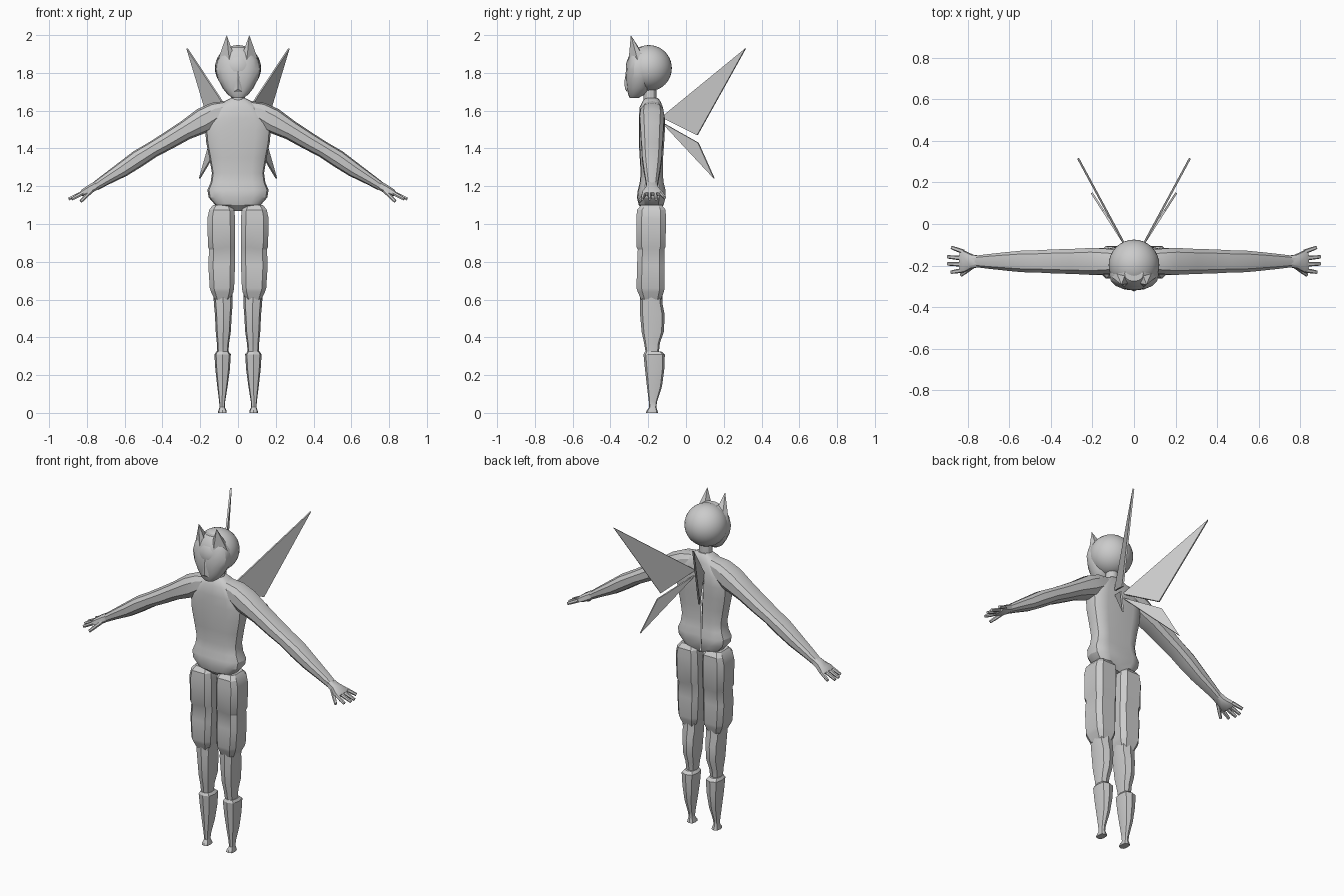
import bpy, bmesh, math
from mathutils import Vector

if "Cube" in bpy.data.objects:
    bpy.data.objects.remove(bpy.data.objects["Cube"], do_unlink=True)

grey = bpy.data.materials.new("plain grey")
grey.use_nodes = True
COLOR = (0.6, 0.6, 0.6, 1)
grey.diffuse_color = COLOR
grey.node_tree.nodes["Principled BSDF"].inputs["Base Color"].default_value = COLOR
MID_Y = -0.18


def finish(name, bm, mirror=False, angle=30):
    bmesh.ops.recalc_face_normals(bm, faces=bm.faces)
    mesh = bpy.data.meshes.new(name)
    bm.to_mesh(mesh)
    bm.free()
    mesh.materials.append(grey)
    obj = bpy.data.objects.new(name, mesh)
    bpy.context.collection.objects.link(obj)
    bpy.ops.object.select_all(action='DESELECT')
    obj.select_set(True)
    bpy.context.view_layer.objects.active = obj
    if angle:
        bpy.ops.object.shade_smooth_by_angle(angle=math.radians(angle))
    if mirror:
        mod = obj.modifiers.new("mirror", 'MIRROR')
        mod.use_mirror_merge = False
    return obj


def power(v, e):
    return math.copysign(abs(v) ** (2 / e), v) if abs(v) > 1e-6 else 0


def loft(bm, rings, sides=12, e=2.5, turn=0):
    """Skin rings given as (centre, half axis a, half axis b)."""
    loops = []
    for c, a, b in rings:
        loop = []
        for k in range(sides):
            t = 2 * math.pi * (k + turn) / sides
            loop.append(bm.verts.new(Vector(c) + Vector(a) * power(math.cos(t), e)
                                     + Vector(b) * power(math.sin(t), e)))
        loops.append(loop)
    for lo, hi in zip(loops, loops[1:]):
        for k in range(sides):
            j = (k + 1) % sides
            bm.faces.new((lo[k], lo[j], hi[j], hi[k]))
    bm.faces.new(loops[0])
    bm.faces.new(loops[-1])


def upright(rows):
    """Rows of (z, x min, x max, y front, y back) become level rings."""
    return [(((x0 + x1) / 2, (y0 + y1) / 2, z), ((x1 - x0) / 2, 0, 0), (0, (y1 - y0) / 2, 0))
            for z, x0, x1, y0, y1 in rows]


def hull(bm, points):
    verts = [bm.verts.new(p) for p in points]
    bmesh.ops.convex_hull(bm, input=verts)


# Torso with a groove down the spine
bm = bmesh.new()
rows = [(1.07, .04, -.22, -.14), (1.10, .12, -.25, -.115), (1.14, .155, -.26, -.105),
        (1.18, .162, -.255, -.105), (1.22, .145, -.245, -.115), (1.27, .138, -.24, -.12),
        (1.35, .152, -.245, -.118), (1.43, .168, -.25, -.112), (1.50, .174, -.25, -.108),
        (1.56, .165, -.25, -.108), (1.62, .11, -.245, -.12), (1.65, .07, -.23, -.135),
        (1.668, .035, -.215, -.15)]
loft(bm, upright([(z, -w, w, f, b) for z, w, f, b in rows]), 16, 3)
for v in bm.verts:
    if abs(v.co.x) < .005 and v.co.y > -.13:
        v.co.y -= .014
finish("torso", bm)

# Neck
bm = bmesh.new()
loft(bm, upright([(1.64, -.04, .04, -.225, -.155), (1.72, -.035, .035, -.225, -.155)]), 12, 2)
finish("neck", bm)

# Thighs
bm = bmesh.new()
loft(bm, upright([(1.10, .035, .135, -.24, -.125), (1.075, .018, .155, -.262, -.105),
                  (1.03, .012, .165, -.266, -.103), (.88, .012, .162, -.266, -.105),
                  (.865, .012, .156, -.258, -.112), (.78, .013, .160, -.262, -.112),
                  (.66, .018, .152, -.265, -.110), (.64, .022, .145, -.258, -.115),
                  (.60, .04, .125, -.24, -.13)]), 8, 4, .5)
finish("thighs", bm, True)

# Knees and calves, ridged at the back
bm = bmesh.new()
loft(bm, upright([(.65, .03, .13, -.245, -.125), (.58, .028, .128, -.243, -.125),
                  (.52, .033, .122, -.243, -.113), (.43, .038, .118, -.235, -.117),
                  (.37, .047, .112, -.222, -.138), (.31, .052, .11, -.212, -.145)]), 8, 3)
finish("calves", bm, True)

# Boots
bm = bmesh.new()
loft(bm, upright([(.325, .05, .115, -.217, -.13), (.31, .038, .125, -.225, -.112),
                  (.23, .043, .12, -.217, -.115), (.14, .055, .11, -.207, -.127),
                  (.06, .068, .1, -.197, -.153), (.03, .07, .098, -.195, -.157),
                  (.01, .06, .105, -.21, -.15), (0, .06, .105, -.213, -.148)]), 8, 3)
finish("boots", bm, True)

# Arms: rings square to the downward slope
bm = bmesh.new()
path = [(.03, 1.61, .05, .05), (.11, 1.59, .06, .062), (.18, 1.55, .068, .068),
        (.28, 1.495, .052, .063), (.38, 1.435, .047, .06), (.45, 1.395, .043, .056),
        (.53, 1.345, .046, .054), (.61, 1.29, .041, .046), (.70, 1.235, .03, .036),
        (.755, 1.20, .024, .029)]
slope = Vector((.53, 0, .85))
loft(bm, [((x, MID_Y, z), slope * h, (0, d, 0)) for x, z, h, d in path], 10, 2.5)
finish("arms", bm, True)

# Palms
bm = bmesh.new()
path = [(.74, 1.21, .023, .028), (.78, 1.187, .024, .034),
        (.815, 1.168, .02, .052), (.835, 1.157, .012, .054)]
loft(bm, [((x, MID_Y, z), slope * h, (0, d, 0)) for x, z, h, d in path], 8, 3, .5)
finish("palms", bm, True)

# Fingers and thumbs
bm = bmesh.new()
fingers = [((.82, -.134, 1.166), (.878, -.113, 1.140)), ((.82, -.165, 1.166), (.897, -.158, 1.132)),
           ((.82, -.194, 1.166), (.897, -.192, 1.132)), ((.82, -.222, 1.164), (.88, -.232, 1.132)),
           ((.775, -.203, 1.178), (.832, -.246, 1.120))]
for start, end in fingers:
    p, q = Vector(start), Vector(end)
    along = (q - p).normalized()
    side = along.cross(Vector((0, 0, 1))).normalized()
    up = side.cross(along)
    loft(bm, [(p, side * .011, up * .011), (p.lerp(q, .6), side * .01, up * .01),
              (q, side * .008, up * .008)], 6, 2.5)
finish("fingers", bm, True)

# Skull
bm = bmesh.new()
bmesh.ops.create_uvsphere(bm, u_segments=32, v_segments=20, radius=.122)
bmesh.ops.translate(bm, verts=bm.verts, vec=(0, -.197, 1.825))
finish("skull", bm)

# Face mask with a tapered jaw
bm = bmesh.new()
rows = [(1.668, .03, -.298, -.25), (1.685, .055, -.306, -.22), (1.72, .082, -.314, -.19),
        (1.77, .108, -.32, -.17), (1.82, .119, -.317, -.17), (1.87, .108, -.308, -.18),
        (1.91, .08, -.296, -.19), (1.935, .045, -.275, -.2)]
loft(bm, upright([(z, -w, w, f, b) for z, w, f, b in rows]), 16, 2.3)
finish("face_mask", bm)

# Snout ridge and brows
bm = bmesh.new()
hull(bm, [(-.022, -.312, 1.70), (.022, -.312, 1.70), (0, -.324, 1.715), (0, -.325, 1.76),
          (-.014, -.312, 1.80), (.014, -.312, 1.80), (0, -.314, 1.84)])
finish("snout", bm, angle=0)
bm = bmesh.new()
hull(bm, [(.018, -.314, 1.785), (.075, -.292, 1.825), (.07, -.285, 1.84),
          (.02, -.316, 1.80), (.03, -.28, 1.80), (.07, -.27, 1.83)])
finish("brows", bm, True, 0)

# Ears
bm = bmesh.new()
hull(bm, [(.06, -.292, 2.0), (.022, -.285, 1.895), (.045, -.305, 1.855),
          (.108, -.255, 1.865), (.085, -.232, 1.895), (.04, -.235, 1.91)])
finish("ears", bm, True, 0)

# Wings: thin triangles swept back and outward
for name, spread, corners in [
        ("upper_wings", .54, [(-.13, 1.565), (.316, 1.93), (.06, 1.47)]),
        ("lower_wings", .64, [(-.13, 1.54), (.065, 1.43), (.15, 1.24)])]:
    bm = bmesh.new()
    normal = Vector((1, -spread, 0)).normalized() * .005
    for s in (-1, 1):
        for y, z in corners:
            bm.verts.new(Vector((.05 + (y + .09) * spread, y, z)) + normal * s)
    bmesh.ops.convex_hull(bm, input=bm.verts[:])
    finish(name, bm, True, 0)
